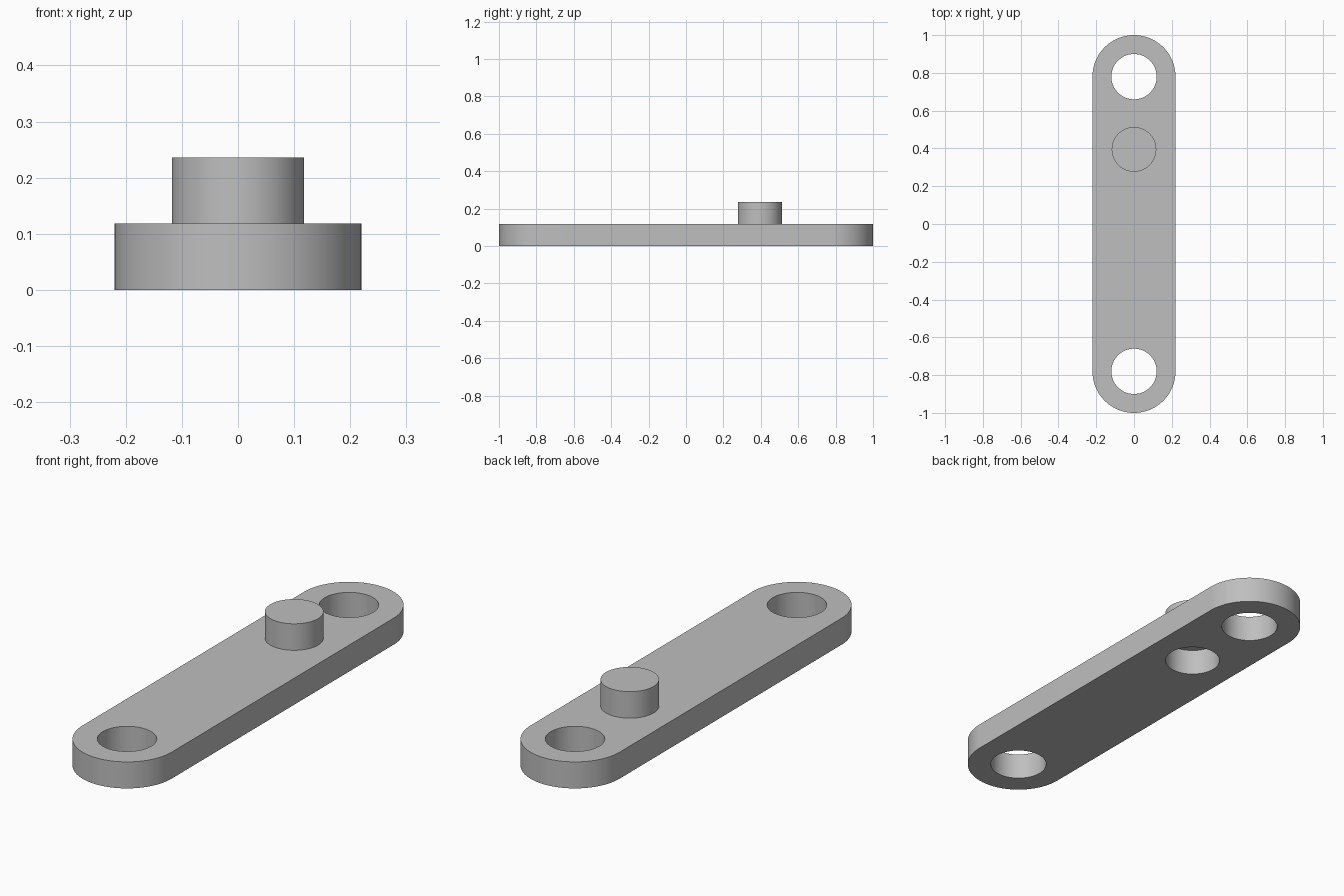
import bpy, bmesh
from math import cos, sin, pi, radians

cube = bpy.data.objects.get("Cube")
if cube:
    bpy.data.objects.remove(cube, do_unlink=True)

HALF_WIDTH, END_Y = 0.22, 0.78
THICK, TOP = 0.118, 0.236
STUD_Y, STUD_R, HOLE_R = 0.395, 0.118, 0.12

grey = bpy.data.materials.new("light grey")
grey.use_nodes = True
colour = (0.52, 0.52, 0.52, 1)
grey.diffuse_color = colour
grey.node_tree.nodes["Principled BSDF"].inputs["Base Color"].default_value = colour


def arc(cy, r, start, sweep, steps):
    return [(r * cos(start + sweep * i / steps), cy + r * sin(start + sweep * i / steps))
            for i in range(steps + 1)]


def circle(cy, r):
    return arc(cy, r, 0, 2 * pi, 72)[:-1]


def prism(name, outline, z0, z1):
    """Extrude a flat outline from z0 up to z1."""
    bm = bmesh.new()
    face = bm.faces.new([bm.verts.new((x, y, z0)) for x, y in outline])
    ext = bmesh.ops.extrude_face_region(bm, geom=[face])["geom"]
    moved = [v for v in ext if isinstance(v, bmesh.types.BMVert)]
    bmesh.ops.translate(bm, verts=moved, vec=(0, 0, z1 - z0))
    bmesh.ops.recalc_face_normals(bm, faces=bm.faces)
    mesh = bpy.data.meshes.new(name)
    bm.to_mesh(mesh)
    bm.free()
    mesh.materials.append(grey)
    obj = bpy.data.objects.new(name, mesh)
    bpy.context.collection.objects.link(obj)
    return obj


def activate(obj):
    bpy.ops.object.select_all(action='DESELECT')
    obj.select_set(True)
    bpy.context.view_layer.objects.active = obj


# Round-ended link plate
plate = prism("link_plate",
              arc(END_Y, HALF_WIDTH, 0, pi, 40) + arc(-END_Y, HALF_WIDTH, pi, pi, 40),
              0, THICK)

# End holes, and the recess that the stud closes from above
for y, r in ((END_Y, HOLE_R), (-END_Y, HOLE_R), (STUD_Y, STUD_R - 0.001)):
    cutter = prism("hole_cutter", circle(y, r), -0.1, THICK + 0.1)
    cutter.hide_render = True
    cut = plate.modifiers.new("hole", 'BOOLEAN')
    cut.operation, cut.solver, cut.object = 'DIFFERENCE', 'EXACT', cutter
    activate(plate)
    bpy.ops.object.modifier_apply(modifier=cut.name)
    bpy.data.objects.remove(cutter, do_unlink=True)

# Solid stud on top
stud = prism("stud", circle(STUD_Y, STUD_R), THICK, TOP)

for obj in (plate, stud):
    activate(obj)
    bpy.ops.object.shade_smooth_by_angle(angle=radians(30))
